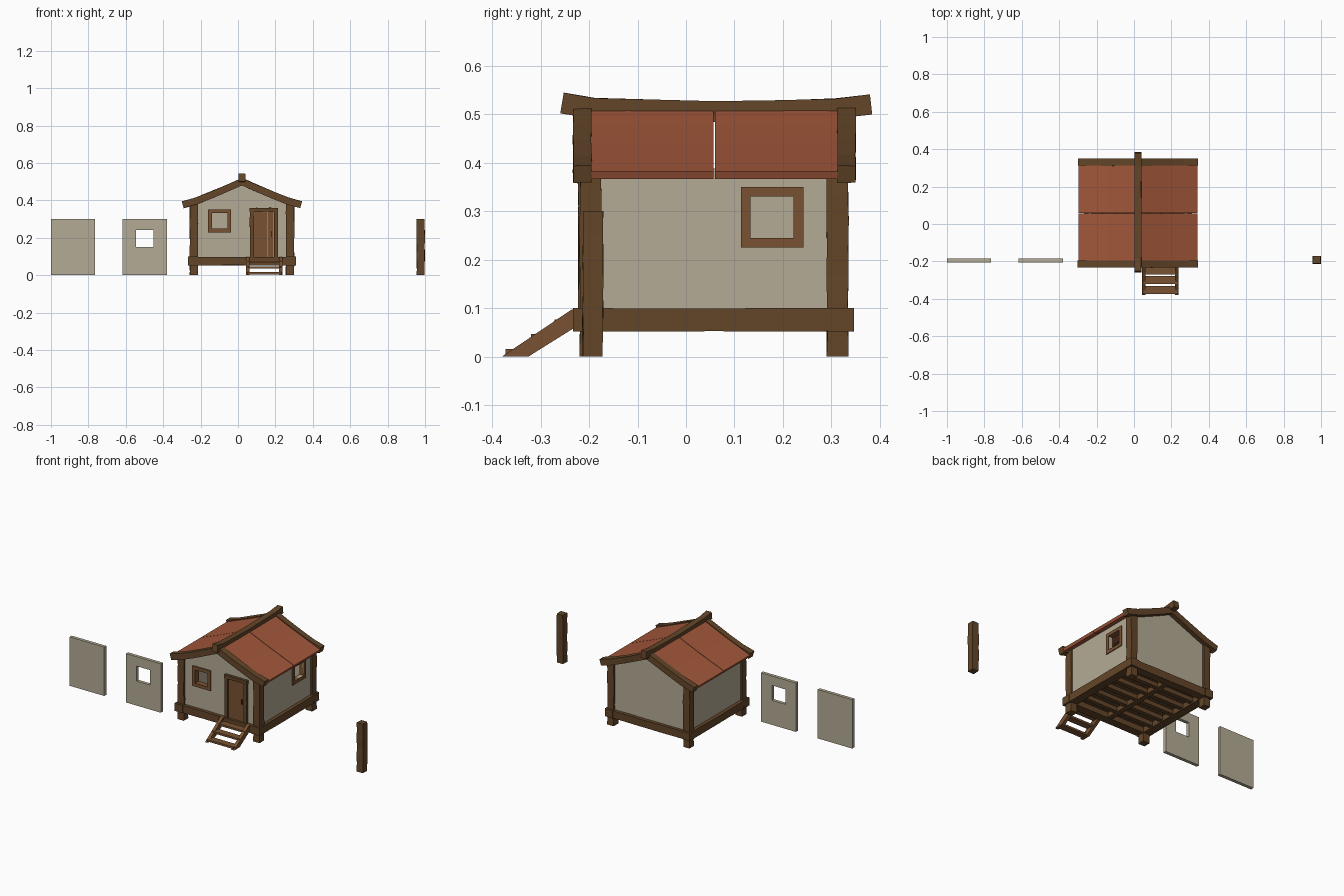
import bpy, bmesh, random
from mathutils import Vector as V

if "Cube" in bpy.data.objects:
    bpy.data.objects.remove(bpy.data.objects["Cube"])

random.seed(4)


def material(name, rgb):
    m = bpy.data.materials.new(name)
    m.diffuse_color = (*rgb, 1)
    m.use_nodes = True
    m.node_tree.nodes["Principled BSDF"].inputs["Base Color"].default_value = m.diffuse_color
    return m


DARK = material("dark_wood", (0.125, 0.060, 0.022))
WOOD = material("door_wood", (0.19, 0.085, 0.032))
WALL = material("plaster", (0.46, 0.41, 0.30))
RED = material("roof_red", (0.36, 0.095, 0.042))
IRON = material("iron", (0.03, 0.025, 0.02))
CX, CY = 0.021, 0.058          # house centre
HX, HY = 0.257, 0.255          # centre to post lines


def finish(name, bm, mat):
    bmesh.ops.recalc_face_normals(bm, faces=bm.faces)
    me = bpy.data.meshes.new(name)
    bm.to_mesh(me)
    bm.free()
    ob = bpy.data.objects.new(name, me)
    if mat:
        me.materials.append(mat)
    bpy.context.collection.objects.link(ob)
    return ob


def beam(name, path, side, w, h, mat, wobble=0.0):
    """Hewn timber swept along a path; w is measured along side."""
    bm = bmesh.new()
    pts = [V(p) for p in path]
    side = V(side).normalized()
    rings = []
    for i, p in enumerate(pts):
        t = (pts[min(i + 1, len(pts) - 1)] - pts[max(i - 1, 0)]).normalized()
        up = side.cross(t).normalized()
        ring = []
        for a, b in ((-1, -1), (1, -1), (1, 1), (-1, 1)):
            k = [1 + random.uniform(-wobble, wobble) for _ in range(2)]
            ring.append(bm.verts.new(p + side * a * w / 2 * k[0] + up * b * h / 2 * k[1]))
        rings.append(ring)
    for r, s in zip(rings, rings[1:]):
        for j in range(4):
            bm.faces.new((r[j], r[j - 1], s[j - 1], s[j]))
    bm.faces.new(rings[0])
    bm.faces.new(rings[-1])
    return finish(name, bm, mat)


def line(a, b, n=4):
    return [V(a).lerp(V(b), i / n) for i in range(n + 1)]


def box(name, x, y, z, mat):
    bm = bmesh.new()
    bmesh.ops.create_cube(bm, size=1)
    for v in bm.verts:
        for i, r in enumerate((x, y, z)):
            v.co[i] = r[0] if v.co[i] < 0 else r[1]
    return finish(name, bm, mat)


def prism(name, outline, depth, axis, mat):
    """Extrude an outline: axis 'y' takes (x, z) points, axis 'x' takes (y, z)."""
    bm = bmesh.new()
    place = (lambda p, d: (p[0], d, p[1])) if axis == "y" else (lambda p, d: (d, *p))
    a, b = [[bm.verts.new(place(p, d)) for p in outline] for d in depth]
    bm.faces.new(a)
    bm.faces.new(b)
    for i in range(len(a)):
        bm.faces.new((a[i - 1], a[i], b[i], b[i - 1]))
    return finish(name, bm, mat)


def cut(ob, x, y, z):
    c = box(ob.name + "_cutter", x, y, z, None)
    c.hide_render = c.hide_viewport = True
    c.display_type = "WIRE"
    m = ob.modifiers.new("opening", "BOOLEAN")
    m.operation, m.solver, m.object = "DIFFERENCE", "EXACT", c


# Loose kit pieces: plain panel, window panel and post
box("spare_wall_panel", (-1.0, -0.765), (-0.205, -0.185), (0, 0.3), WALL)
panel = box("spare_window_panel", (-0.617, -0.38), (-0.205, -0.185), (0, 0.3), WALL)
cut(panel, (-0.545, -0.453), (-0.3, -0.1), (0.15, 0.242))
beam("spare_post", line((0.977, -0.192, 0), (0.977, -0.192, 0.3), 6), (1, 0, 0), 0.042, 0.042, DARK, 0.07)

# Walls
gable = [(CX - HX, 0.06), (CX + HX, 0.06), (CX + HX, 0.392), (CX, 0.492), (CX - HX, 0.392)]
front = prism("front_wall", gable, (CY - HY - 0.01, CY - HY + 0.01), "y", WALL)
cut(front, (-0.142, -0.055), (-0.3, -0.1), (0.247, 0.334))
prism("back_wall", gable, (CY + HY - 0.01, CY + HY + 0.01), "y", WALL)
for s, name in ((-1, "left_wall"), (1, "right_wall")):
    x = CX + s * HX
    w = box(name, (x - 0.01, x + 0.01), (CY - HY, CY + HY), (0.06, 0.388), WALL)
    if s > 0:
        cut(w, (x - 0.1, x + 0.1), (0.133, 0.222), (0.245, 0.332))

# Corner posts and crossing base beams
for sx in (-1, 1):
    for sy in (-1, 1):
        x, y = CX + sx * HX, CY + sy * HY
        beam("corner_post", line((x, y, 0), (x, y, 0.39), 7), (1, 0, 0), 0.043, 0.043, DARK, 0.08)
    x = CX + sx * (HX + 0.005)
    beam("side_base_beam", line((x, CY - 0.291, 0.076), (x, CY + 0.289, 0.076), 6), (1, 0, 0), 0.052, 0.047, DARK, 0.04)
    y = CY + sx * (HY + 0.006)
    beam("cross_base_beam", line((CX - 0.289, y, 0.075), (CX + 0.289, y, 0.075), 6), (0, 1, 0), 0.050, 0.045, DARK, 0.04)

# Floor boards on joists and a middle bearer
for i in range(5):
    y = CY - 0.17 + i * 0.085
    beam("floor_joist", line((CX - HX, y, 0.072), (CX + HX, y, 0.072)), (0, 1, 0), 0.026, 0.026, DARK, 0.04)
beam("floor_bearer", line((CX, CY - HY, 0.07), (CX, CY + HY, 0.07)), (1, 0, 0), 0.03, 0.03, DARK, 0.04)
for i in range(8):
    x = CX - HX + 0.01 + i * 0.062
    box("floor_board", (x, x + 0.059), (CY - HY, CY + HY), (0.086, 0.098), DARK)

# Roof panels, bargeboards and sagging ridge beam
slope = [(0.0, 0.506), (0.08, 0.470), (0.16, 0.436), (0.24, 0.404), (0.315, 0.374)]
for s in (-1, 1):
    for y0, y1 in ((-0.20, 0.057), (0.06, 0.318)):
        path = [(CX + s * u, (y0 + y1) / 2, z) for u, z in slope]
        beam("roof_panel", path, (0, 1, 0), y1 - y0, 0.017, RED)
    for y in (-0.214, 0.331):
        path = [(CX + s * u * 1.005, y, z - 0.006 + 0.008 * (u > 0.3)) for u, z in slope]
        beam("bargeboard", path, (0, 1, 0), 0.038, 0.037, DARK, 0.06)
ridge = [(-0.256, 0.523), (-0.19, 0.512), (-0.06, 0.508), (0.06, 0.505), (0.19, 0.508), (0.31, 0.512), (0.382, 0.520)]
beam("ridge_beam", [(CX, y, z) for y, z in ridge], (1, 0, 0), 0.036, 0.042, DARK, 0.06)


# Window frames: four bars each
def window_frame(name, a0, a1, z0, z1, depth, axis, t=0.02):
    for p, q, r, s in ((a0, a0 + t, z0, z1), (a1 - t, a1, z0, z1), (a0 + t, a1 - t, z0, z0 + t), (a0 + t, a1 - t, z1 - t, z1)):
        prism(name, [(p, r), (q, r), (q, s), (p, s)], depth, axis, WOOD)


window_frame("front_window_frame", -0.16, -0.037, 0.229, 0.351, (-0.216, -0.178), "y")
window_frame("right_window_frame", 0.113, 0.242, 0.225, 0.35, (0.261, 0.293), "x")

# Door with frame, planks and handle
for x in (0.074, 0.203):
    beam("door_jamb", line((x, -0.2, 0.095), (x, -0.2, 0.355)), (1, 0, 0), 0.022, 0.044, DARK, 0.06)
beam("door_lintel", line((0.062, -0.2, 0.349), (0.215, -0.2, 0.349)), (0, 1, 0), 0.046, 0.022, DARK, 0.06)
for i in range(3):
    x = 0.085 + i * 0.0357
    box("door_plank", (x, x + 0.0345), (-0.214, -0.19), (0.098, 0.339), WOOD)
box("door_handle", (0.176, 0.182), (-0.222, -0.213), (0.205, 0.235), IRON)

# Entrance stairs
stringer = [(-0.38, 0), (-0.325, 0), (-0.226, 0.062), (-0.226, 0.098), (-0.236, 0.097)]
for x in (0.042, 0.219):
    prism("stair_stringer", stringer, (x, x + 0.02), "x", WOOD)
for y, z in ((-0.352, 0.010), (-0.299, 0.041), (-0.25, 0.070)):
    box("stair_tread", (0.05, 0.232), (y - 0.021, y + 0.021), (z - 0.006, z + 0.006), WOOD)
